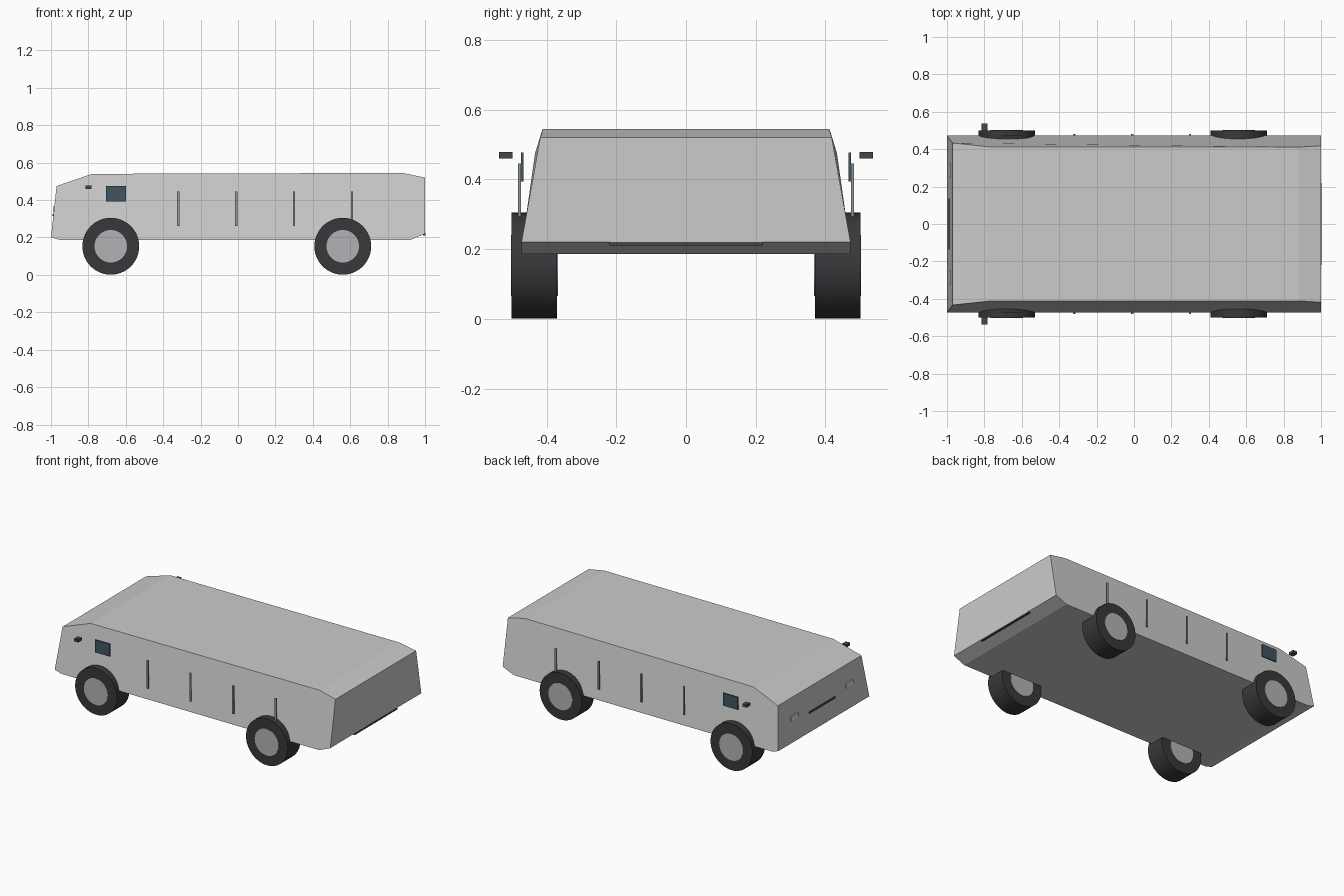
import bpy, bmesh, math

if "Cube" in bpy.data.objects:
    bpy.data.objects.remove(bpy.data.objects["Cube"])


def material(name, rgb):
    m = bpy.data.materials.new(name)
    m.diffuse_color = (*rgb, 1)
    m.use_nodes = True
    m.node_tree.nodes["Principled BSDF"].inputs["Base Color"].default_value = m.diffuse_color
    return m


rubber = material("rubber", (0.04, 0.04, 0.045))
steel = material("steel", (0.45, 0.45, 0.47))
glass = material("glass", (0.05, 0.09, 0.12))
dark = material("dark_trim", (0.06, 0.06, 0.07))
lamp = material("lamp", (0.75, 0.75, 0.65))
chrome = material("chrome", (0.3, 0.3, 0.3))


def box(name, loc, size, mat, tilt=0):
    bpy.ops.mesh.primitive_cube_add(size=1, location=loc, rotation=(0, tilt, 0))
    ob = bpy.context.object
    ob.name = name
    ob.scale = size
    ob.data.materials.append(mat)
    return ob


def disc(name, loc, radius, depth, mat):
    bpy.ops.mesh.primitive_cylinder_add(vertices=48, radius=radius, depth=depth,
                                        location=loc, rotation=(math.pi / 2, 0, 0))
    ob = bpy.context.object
    ob.name = name
    ob.data.materials.append(mat)
    bpy.ops.object.shade_smooth_by_angle(angle=math.radians(40))
    return ob


# Body: side profile (x, z, half width) lofted across the width
profile = [(-1.0, 0.2, 0.472), (-0.97, 0.475, 0.433), (-0.78, 0.54, 0.413),
           (0.88, 0.545, 0.411), (1.0, 0.52, 0.418), (1.0, 0.22, 0.472),
           (0.92, 0.186, 0.472), (-0.95, 0.186, 0.472)]
bm = bmesh.new()
left = [bm.verts.new((x, w, z)) for x, z, w in profile]
right = [bm.verts.new((x, -w, z)) for x, z, w in profile]
bm.faces.new(left)
bm.faces.new(right[::-1])
n = len(profile)
for i in range(n):
    j = (i + 1) % n
    bm.faces.new((left[i], right[i], right[j], left[j]))
bmesh.ops.recalc_face_normals(bm, faces=bm.faces)
mesh = bpy.data.meshes.new("body")
bm.to_mesh(mesh)
bm.free()
bpy.context.collection.objects.link(bpy.data.objects.new("body", mesh))

for side, s in (("right", -1), ("left", 1)):
    # Wheels with hubs passing through the tyre
    for end, x in (("front", -0.68), ("rear", 0.56)):
        disc(f"{end}_{side}_tyre", (x, s * 0.435, 0.153), 0.152, 0.13, rubber)
        disc(f"{end}_{side}_hub", (x, s * 0.435, 0.153), 0.087, 0.135, steel)
    # Cab window, mirror and headlight
    box(f"{side}_window", (-0.653, s * 0.470, 0.435), (0.108, 0.008, 0.083), glass)
    box(f"{side}_mirror", (-0.8, s * 0.517, 0.469), (0.031, 0.038, 0.018), dark)
    box(f"{side}_headlight", (-0.984, s * 0.285, 0.35), (0.012, 0.075, 0.03), lamp)
    # Upright side rails
    for i in range(4):
        box(f"{side}_rail_{i + 1}", (-0.32 + 0.31 * i, s * 0.478, 0.353),
            (0.012, 0.008, 0.185), chrome)

# Front grille slot and rear step
box("front_grille", (-0.987, 0, 0.32), (0.01, 0.27, 0.012), dark)
box("rear_step", (0.995, 0, 0.215), (0.014, 0.44, 0.01), dark)
